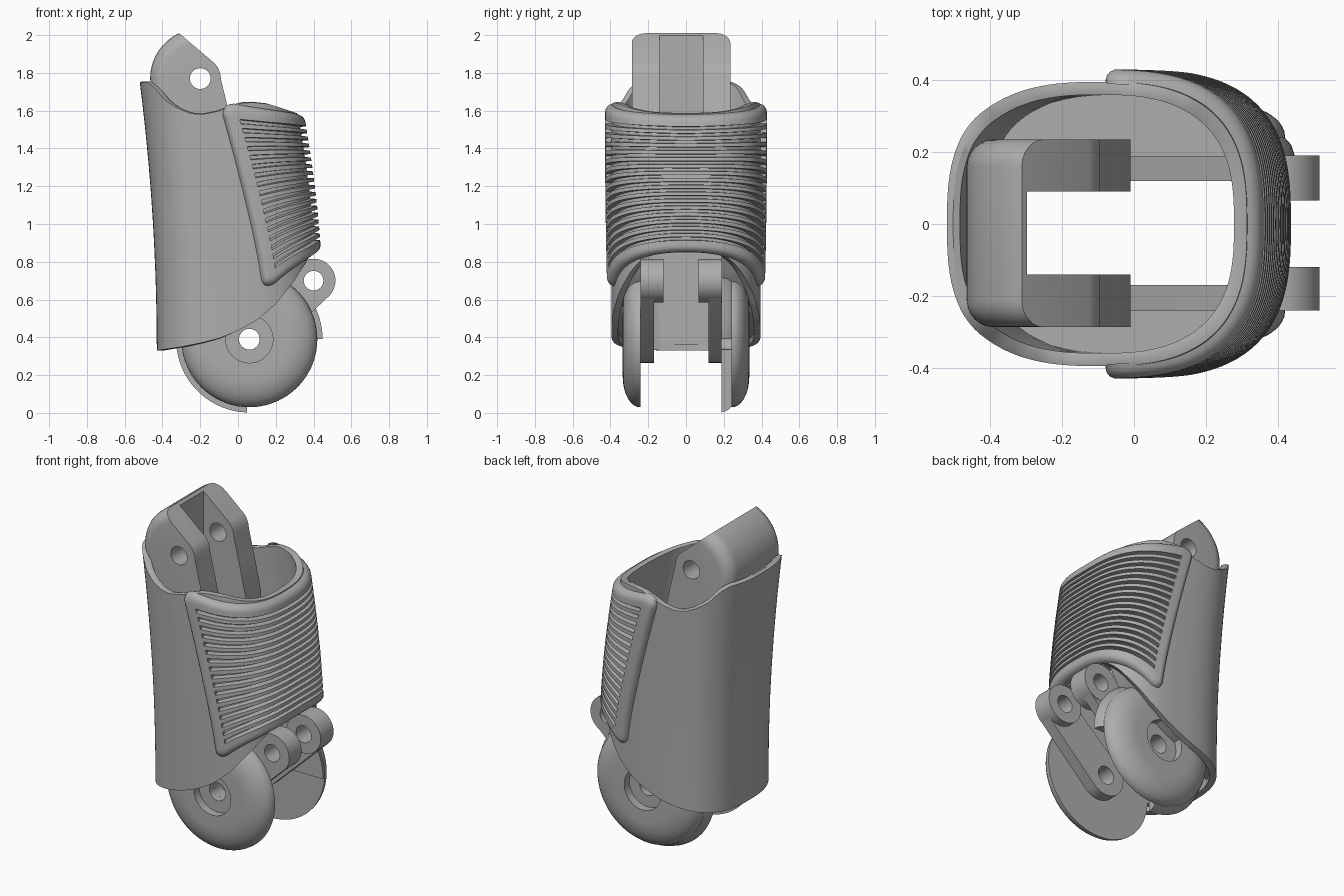
import bpy, bmesh, math
from math import sin, cos, pi

if "Cube" in bpy.data.objects:
    bpy.data.objects.remove(bpy.data.objects["Cube"], do_unlink=True)

mat = bpy.data.materials.new("plain grey")
mat.use_nodes = True
GREY = (0.42, 0.42, 0.42, 1)
mat.diffuse_color = GREY
mat.node_tree.nodes["Principled BSDF"].inputs["Base Color"].default_value = GREY


# ---------- helpers ----------
def finish(name, bm):
    bmesh.ops.recalc_face_normals(bm, faces=bm.faces)
    me = bpy.data.meshes.new(name)
    bm.to_mesh(me)
    bm.free()
    me.materials.append(mat)
    ob = bpy.data.objects.new(name, me)
    bpy.context.collection.objects.link(ob)
    return ob


def grid(name, rows, wrap_rows=False, wrap_cols=False, caps=None):
    """Skin of quads over rows of points; caps: 'ngon' or 'strip'."""
    bm = bmesh.new()
    vs = [[bm.verts.new(p) for p in r] for r in rows]
    nr, nc = len(vs), len(vs[0])
    for i in range(nr if wrap_rows else nr - 1):
        for j in range(nc if wrap_cols else nc - 1):
            a, b = vs[i], vs[(i + 1) % nr]
            k = (j + 1) % nc
            bm.faces.new((a[j], a[k], b[k], b[j]))
    for r in (vs[0], vs[-1]) if caps else ():
        if caps == "ngon":
            bm.faces.new(r)
        else:  # strips between mirrored points keep curved caps clean
            for i in range(nc // 2):
                loop = [r[i], r[i + 1], r[nc - i - 1], r[(nc - i) % nc]]
                bm.faces.new(list(dict.fromkeys(loop)))
    return finish(name, bm)


def plate(name, pts, y0, y1):
    return grid(name, [[(x, y, z) for x, z in pts] for y in (y0, y1)],
                wrap_cols=True, caps="ngon")


def box(x0, x1, y0, y1, z0, z1):
    return plate("cutter", [(x0, z0), (x1, z0), (x1, z1), (x0, z1)], y0, y1)


def arc(cx, cz, r, a0, a1, n):
    return [(cx + r * cos(math.radians(a0 + (a1 - a0) * i / n)),
             cz + r * sin(math.radians(a0 + (a1 - a0) * i / n))) for i in range(n + 1)]


def pin(c, r):
    return plate("cutter", arc(*c, r, 0, 348.75, 31), -0.7, 0.7)


def cut(ob, *cutters):
    bpy.context.view_layer.objects.active = ob
    for c in cutters:
        m = ob.modifiers.new("cut", "BOOLEAN")
        m.operation, m.solver, m.object = "DIFFERENCE", "EXACT", c
        bpy.ops.object.modifier_apply(modifier=m.name)
        bpy.data.objects.remove(c, do_unlink=True)


def lerp_table(table, x):
    if x <= table[0][0]:
        return table[0][1]
    for (x0, y0), (x1, y1) in zip(table, table[1:]):
        if x <= x1:
            return y0 + (y1 - y0) * (x - x0) / (x1 - x0)
    return table[-1][1]


# ---------- body cross-section: a squarish oval that leans with height ----------
RIM = [(-.465, 1.75), (-.43, 1.72), (-.39, 1.66), (-.33, 1.615), (-.26, 1.585), (-.2, 1.58),
       (-.12, 1.595), (-.05, 1.62), (.02, 1.64), (.08, 1.643), (.16, 1.635), (.25, 1.605), (.33, 1.575)]
HEM = [(-.43, .33), (-.3, .35), (-.2, .37), (-.1, .395), (0, .435), (.1, .49), (.2, .575), (.3, .70), (.38, .83)]


def skin(ang, z, d=0.0):
    xl = -0.43 - 0.09 * (max(z - 0.33, 0) / 1.42) ** 2
    xr = 0.405 - 0.085 * (max(z - 0.8, 0) / 0.75) ** 1.5
    n, c, s = 2.8, cos(ang), sin(ang)
    r = (abs(c) ** n + abs(s) ** n) ** (-1 / n)
    return ((xl + xr) / 2 + ((xr - xl) / 2 + d) * r * c, (0.395 + d) * r * s, z)


N = 128
ANGLES = [2 * pi * i / N for i in range(N)]


def wall_row(t, d, lift=0.0):
    row = []
    for a in ANGLES:
        lo, hi = lerp_table(HEM, skin(a, 0.5)[0]), lerp_table(RIM, skin(a, 1.65)[0])
        row.append(skin(a, lo + lift + (hi - lo - lift) * t, d))
    return row


# outer shell: open tube with rounded rim and a hinge slot
ts = [i / 16 for i in range(17)]
rows = [wall_row(t, 0) for t in ts] + [wall_row(1.004, -0.018)] + \
       [wall_row(t, -0.036) for t in reversed(ts)]
shell = grid("outer_shell", rows, wrap_rows=True, wrap_cols=True)
cut(shell, box(-0.3, 0.8, -0.24, 0.187, 0.0, 0.85))

# inner floor that carries the hinge
bottom = wall_row(0, -0.03, 0.03)
top = [skin(a, 0.95, -0.03) for a in ANGLES]
floor = grid("inner_floor", [bottom, top], wrap_cols=True, caps="strip")
cut(floor, box(-0.385, 0.28, -0.24, 0.187, 0.0, 1.3), box(0.2, 0.8, -0.241, 0.188, 0.0, 0.85))

# ---------- grille pad wrapped round the +x side ----------
SLOTS = 17
T0, T1, S_END = 0.075, 0.925, 0.875
pitch = (T1 - T0) / SLOTS
edge = [0, 0.004, 0.012, 0.025, 0.04, 0.055]
t_rows, groove_rows = list(edge), set()
for k in range(SLOTS):
    a = T0 + pitch * (k + 0.25)
    for off, deep in ((0, 0), (0.003, 1), (pitch * 0.5 - 0.003, 1), (pitch * 0.5, 0)):
        if deep:
            groove_rows.add(len(t_rows))
        t_rows.append(a + off)
t_rows += [1 - e for e in reversed(edge)]
half = [S_END * i / 22 for i in range(23)] + [S_END + 0.004, 0.91] + [1 - e for e in reversed(edge)]
s_cols = [-s for s in reversed(half[1:])] + half

rows = []
for i, t in enumerate(t_rows):
    row = []
    for s in s_cols:
        q = abs(s)
        pinch = 0.1 * (1 - math.sqrt(max(0, 1 - (max(q - 0.86, 0) / 0.14) ** 2)))
        hi = 1.58 + 0.075 * q ** 2 - pinch
        lo = 0.85 - 0.23 * q ** 2.5 + pinch
        z = hi + (lo - hi) * t
        ang = s * math.radians(89 - 18 * (1.6 - z) / 0.92)
        e = min(1 - q, t, 1 - t, 0.05) / 0.05
        d = -0.006 + 0.041 * math.sqrt(max(0, 1 - (1 - e) ** 2))
        if i in groove_rows and q <= S_END + 1e-6:
            d = 0.003
        row.append(skin(ang, z, d))
    rows.append(row)
grid("grille_pad", rows)

# ---------- upper clevis ----------
UP = (-0.2, 1.77)
profile = arc(*UP, 0.265, 115, 180, 14) + [(-0.445, 1.45), (-0.40, 0.9), (-0.01, 0.9), (-0.01, 1.42),
          (-0.055, 1.62), (-0.09, 1.765), (-0.095, 1.80), (-0.107, 1.83), (-0.125, 1.852)]
clevis = plate("upper_clevis", profile, -0.287, 0.235)
bm = bmesh.new()
bm.from_mesh(clevis.data)
round_edges = [e for e in bm.edges
               if all(v.co.x < -0.305 and v.co.z > 0.89 for v in e.verts)
               and abs(e.verts[0].co.y - e.verts[1].co.y) < 1e-4
               and abs(e.verts[0].co.z - e.verts[1].co.z) > 1e-3]
bmesh.ops.bevel(bm, geom=round_edges, offset=0.075, segments=6, profile=0.5, affect="EDGES")
bm.to_mesh(clevis.data)
bm.free()
cut(clevis, box(-0.297, 0.3, -0.14, 0.09, 0.5, 2.2), pin(UP, 0.055))

# ---------- lower hinge ----------
LOW, LUG = (0.06, 0.39), (0.40, 0.70)


def revolve(name, section, a0=0, a1=360, n=72):
    full = a1 - a0 == 360
    rows = []
    for i in range(n if full else n + 1):
        a = math.radians(a0 + (a1 - a0) * i / n)
        rows.append([(LOW[0] + r * cos(a), y, LOW[1] + r * sin(a)) for r, y in section])
    return grid(name, rows, wrap_rows=full, wrap_cols=True, caps=None if full else "ngon")


# domed cheeks with a counterbored hole
for side, sgn in (("front", -1), ("back", 1)):
    sec = [(0.055, 0.24), (0.36, 0.24)]
    sec += [(0.2 + 0.16 * cos(i * pi / 20), 0.243 + 0.092 * sin(i * pi / 20)) for i in range(11)]
    sec += [(0.125, 0.335), (0.125, 0.285), (0.055, 0.285)]
    revolve(side + "_hinge_dome", [(r, sgn * y) for r, y in sec])

# wider stop lip behind the back dome
revolve("back_dome_lip", [(0.055, 0.187), (0.388, 0.187), (0.377, 0.22), (0.355, 0.245), (0.055, 0.245)],
        0, 268, 54)

# link arms and knuckles
tilt = math.degrees(math.atan2(LUG[1] - LOW[1], LUG[0] - LOW[0]))
arm = arc(*LOW, 0.125, tilt + 90, tilt + 270, 20) + arc(*LUG, 0.115, tilt - 90, tilt + 90, 20)
for side, y0, y1, k0, k1 in (("front", -0.24, -0.17, -0.24, -0.12), ("back", 0.12, 0.187, 0.065, 0.19)):
    ob = plate(side + "_link_arm", arm, y0, y1)
    cut(ob, pin(LOW, 0.055), pin(LUG, 0.052))
    ob = plate(side + "_knuckle", arc(*LUG, 0.116, 0, 352.5, 47), k0, k1)
    cut(ob, pin(LUG, 0.052))

# smooth shading with sharp creases
for ob in bpy.context.scene.objects:
    if ob.type == "MESH":
        bpy.ops.object.select_all(action="DESELECT")
        ob.select_set(True)
        bpy.context.view_layer.objects.active = ob
        bpy.ops.object.shade_smooth_by_angle(angle=math.radians(32))
